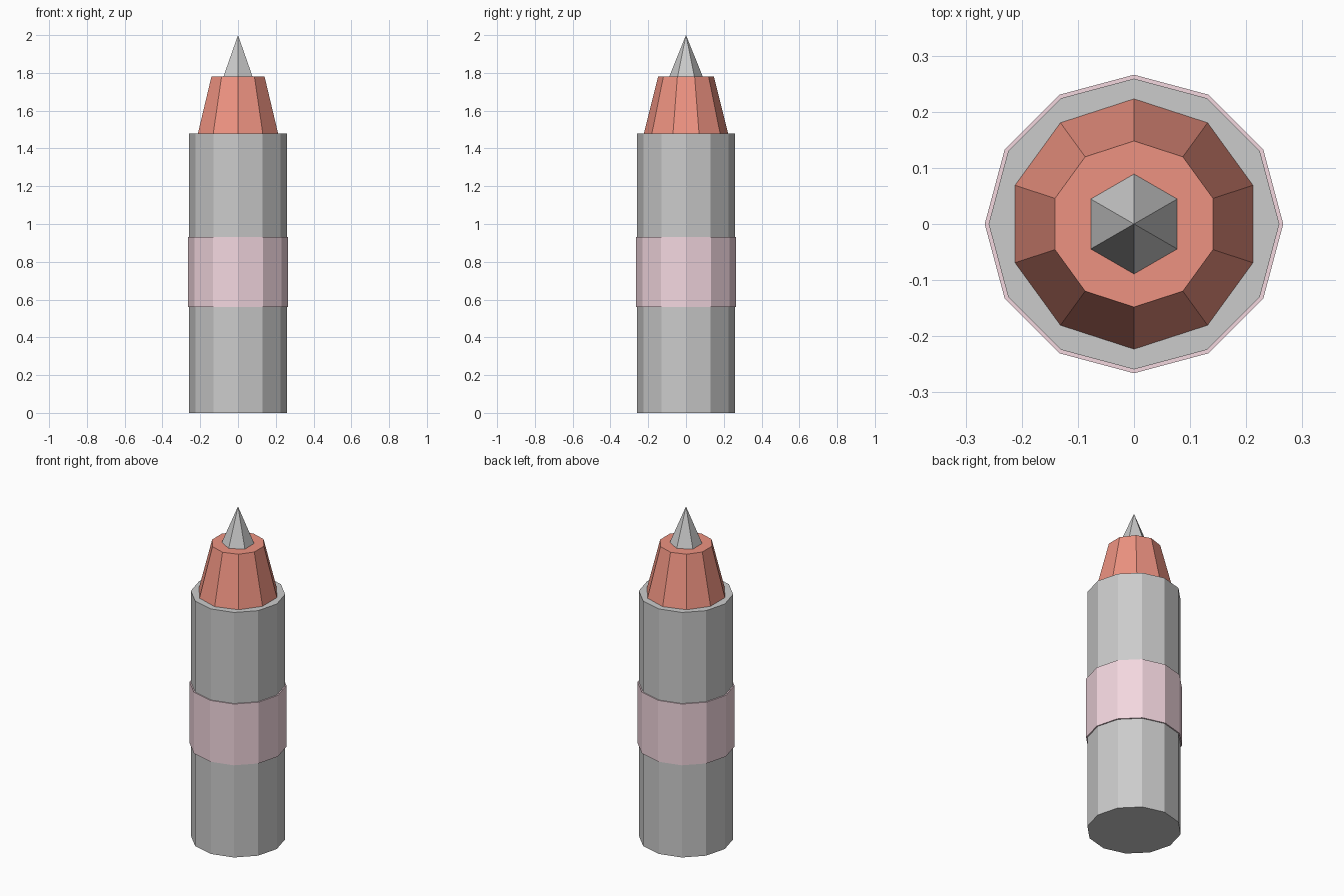
import bpy, bmesh
from math import sin, cos, tau

if "Cube" in bpy.data.objects:
    bpy.data.objects.remove(bpy.data.objects["Cube"])


def material(name, color):
    mat = bpy.data.materials.new(name)
    mat.diffuse_color = color
    mat.use_nodes = True
    mat.node_tree.nodes["Principled BSDF"].inputs["Base Color"].default_value = mat.diffuse_color
    return mat


def taper(name, sides, z0, r0, z1, r1, mat=None):
    """Flat-sided upright prism, frustum or (r1 = 0) pyramid with a corner on +y."""
    bm = bmesh.new()

    def ring(r, z):
        return [bm.verts.new((r * sin(tau * i / sides), r * cos(tau * i / sides), z))
                for i in range(sides)]

    low = ring(r0, z0)
    high = ring(r1, z1) if r1 else [bm.verts.new((0, 0, z1))]
    bm.faces.new(low)
    if r1:
        bm.faces.new(high)
    for i in range(sides):
        j = (i + 1) % sides
        top = [high[j], high[i]] if r1 else high
        bm.faces.new([low[i], low[j]] + top)
    bmesh.ops.recalc_face_normals(bm, faces=bm.faces)
    mesh = bpy.data.meshes.new(name)
    bm.to_mesh(mesh)
    bm.free()
    obj = bpy.data.objects.new(name, mesh)
    if mat:
        mesh.materials.append(mat)
    bpy.context.collection.objects.link(obj)
    return obj


red = material("red", (0.85, 0.29, 0.22, 1))
pink = material("pink", (0.9, 0.68, 0.74, 1))

# Casing and the coloured band around it
taper("casing", 12, 0, 0.259, 1.48, 0.259)
taper("band", 12, 0.56, 0.266, 0.93, 0.266, pink)

# Tapered nose and pointed tip
taper("nose", 10, 1.48, 0.223, 1.78, 0.148, red)
taper("tip", 6, 1.78, 0.089, 2.0, 0, None)
